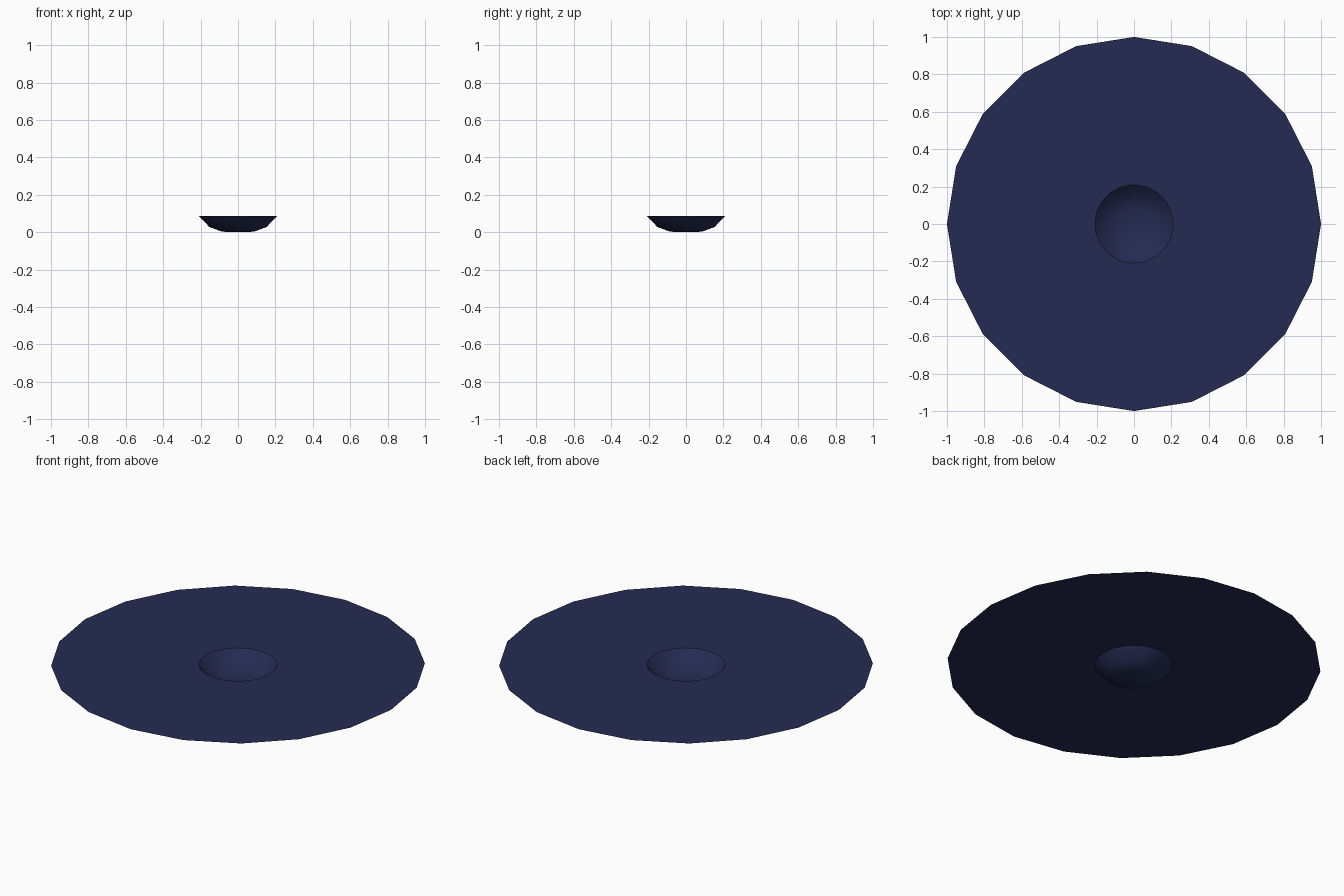
import bpy, bmesh
from math import sin, cos, pi, radians

if "Cube" in bpy.data.objects:
    bpy.data.objects.remove(bpy.data.objects["Cube"])

SIDES = 20
# Profile from outer rim to the bottom of the dip: (radius, height)
PROFILE = [(1.0, 0.088), (0.21, 0.088), (0.153, 0.028), (0.085, 0.003)]

bm = bmesh.new()
rings = [[bm.verts.new((r * cos(2 * pi * i / SIDES), r * sin(2 * pi * i / SIDES), z))
          for i in range(SIDES)] for r, z in PROFILE]
centre = bm.verts.new((0, 0, 0))

# Flat plate and sides of the dip
for outer, inner in zip(rings, rings[1:]):
    for i in range(SIDES):
        j = (i + 1) % SIDES
        bm.faces.new((outer[i], outer[j], inner[j], inner[i]))

# Bottom of the dip
for i in range(SIDES):
    bm.faces.new((rings[-1][i], rings[-1][(i + 1) % SIDES], centre))

mesh = bpy.data.meshes.new("dished_disc")
bm.to_mesh(mesh)
bm.free()
disc = bpy.data.objects.new("dished_disc", mesh)
bpy.context.collection.objects.link(disc)

# Navy colour
navy = bpy.data.materials.new("navy")
navy.diffuse_color = (0.018, 0.024, 0.085, 1)
navy.use_nodes = True
navy.node_tree.nodes["Principled BSDF"].inputs["Base Color"].default_value = navy.diffuse_color
mesh.materials.append(navy)

# Smooth dip with a sharp edge where it meets the plate
bpy.context.view_layer.objects.active = disc
disc.select_set(True)
bpy.ops.object.shade_smooth_by_angle(angle=radians(38))
